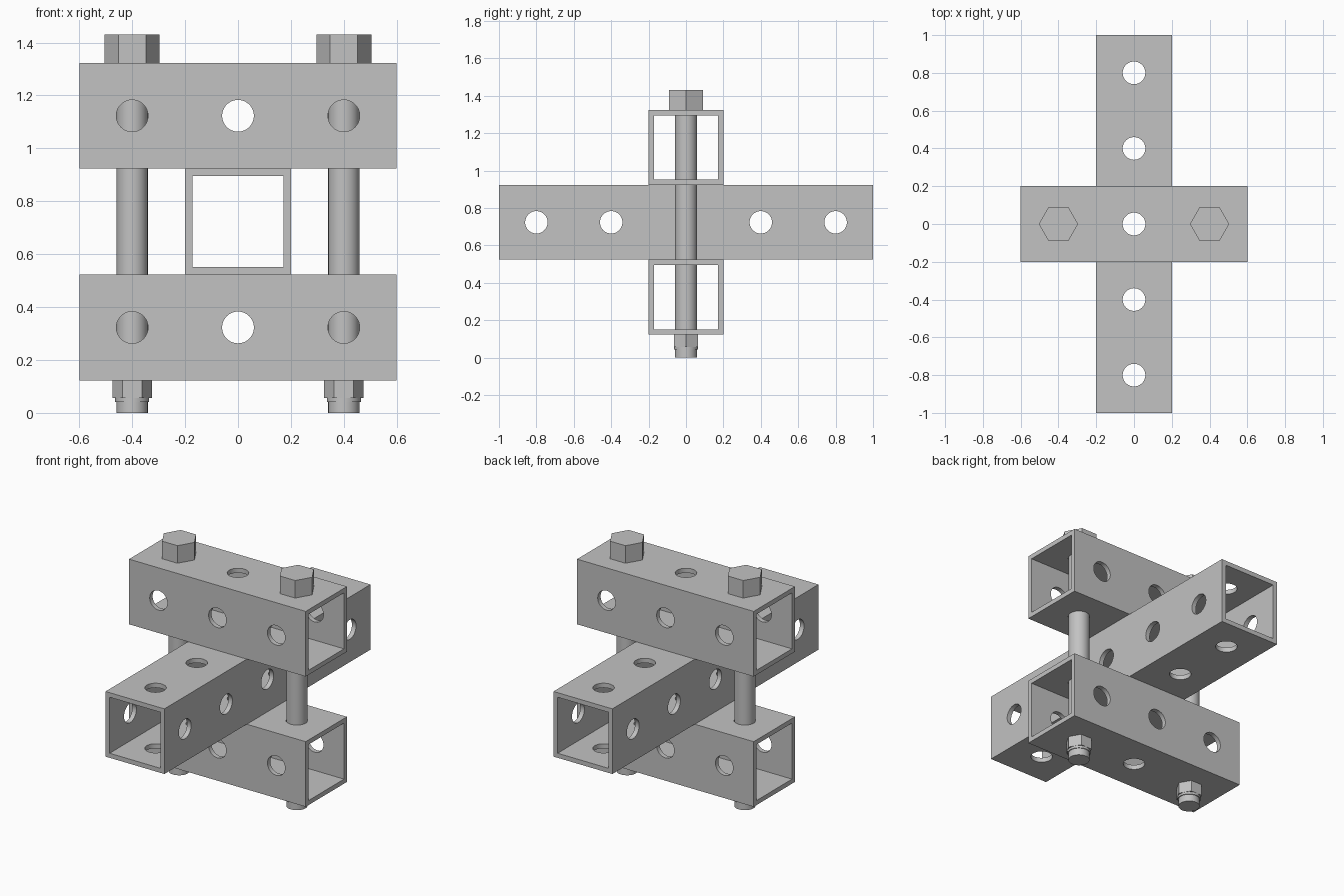
import bpy
from math import pi

cube = bpy.data.objects.get("Cube")
if cube:
    bpy.data.objects.remove(cube, do_unlink=True)

steel = bpy.data.materials.new("grey steel")
steel.use_nodes = True
grey = (0.54, 0.54, 0.54, 1)
steel.diffuse_color = grey
steel.node_tree.nodes["Principled BSDF"].inputs["Base Color"].default_value = grey

SIDE, WALL, PITCH = 0.4, 0.028, 0.4
BASE = 0.123                      # underside of the lowest beam
TOP = BASE + 3 * SIDE             # upper side of the highest beam
HOLE_R, BOLT_R = 0.06, 0.059


def box(name, size, centre):
    bpy.ops.mesh.primitive_cube_add(size=1, location=centre)
    ob = bpy.context.object
    ob.name = name
    ob.scale = size
    bpy.ops.object.transform_apply(location=False, rotation=False, scale=True)
    return ob


def prism(name, radius, bottom, top, x, sides):
    """Upright prism; a corner points along x."""
    bpy.ops.mesh.primitive_cylinder_add(
        vertices=sides, radius=radius, depth=top - bottom,
        location=(x, 0, (bottom + top) / 2), rotation=(0, 0, pi / 2))
    ob = bpy.context.object
    ob.name = name
    return finish(ob)


def finish(ob):
    ob.data.materials.clear()
    ob.data.materials.append(steel)
    bpy.ops.object.select_all(action='DESELECT')
    ob.select_set(True)
    bpy.context.view_layer.objects.active = ob
    bpy.ops.object.shade_smooth_by_angle(angle=pi / 6)
    return ob


def cut(ob, cutter):
    cutter.hide_render = True
    bpy.context.view_layer.objects.active = ob
    mod = ob.modifiers.new("cut", 'BOOLEAN')
    mod.operation, mod.solver, mod.object = 'DIFFERENCE', 'EXACT', cutter
    bpy.ops.object.modifier_apply(modifier=mod.name)
    bpy.data.objects.remove(cutter, do_unlink=True)


def beam(name, axis, length, z, holes):
    """Square tube along x (0) or y (1), drilled both ways at each position."""
    outer, inner = [SIDE] * 3, [SIDE - 2 * WALL] * 3
    outer[axis], inner[axis] = length, length + 0.2
    tube = box(name, outer, (0, 0, z))
    cut(tube, box("cavity_cutter", inner, (0, 0, z)))
    sideways = (pi / 2, 0, 0) if axis == 0 else (0, pi / 2, 0)
    for i in range(holes):
        place = [0, 0, z]
        place[axis] = (i - (holes - 1) / 2) * PITCH
        for turn in ((0, 0, 0), sideways):
            bpy.ops.mesh.primitive_cylinder_add(
                vertices=48, radius=HOLE_R, depth=SIDE * 1.5,
                location=place, rotation=turn)
            cut(tube, bpy.context.object)
    return finish(tube)


# Crossed square tubes
beam("lower_beam", 0, 1.2, BASE + SIDE * 0.5, 3)
beam("middle_beam", 1, 2.0, BASE + SIDE * 1.5, 5)
beam("upper_beam", 0, 1.2, BASE + SIDE * 2.5, 3)

# Bolts with hexagonal heads and collared nuts
for side, x in (("left", PITCH), ("right", -PITCH)):
    prism(side + "_bolt_shaft", BOLT_R, 0, TOP + 0.01, x, 48)
    prism(side + "_bolt_head", 0.104, TOP, TOP + 0.108, x, 6)
    prism(side + "_nut", 0.0745, 0.056, BASE, x, 6)
    prism(side + "_nut_collar", 0.064, 0.042, 0.058, x, 48)
